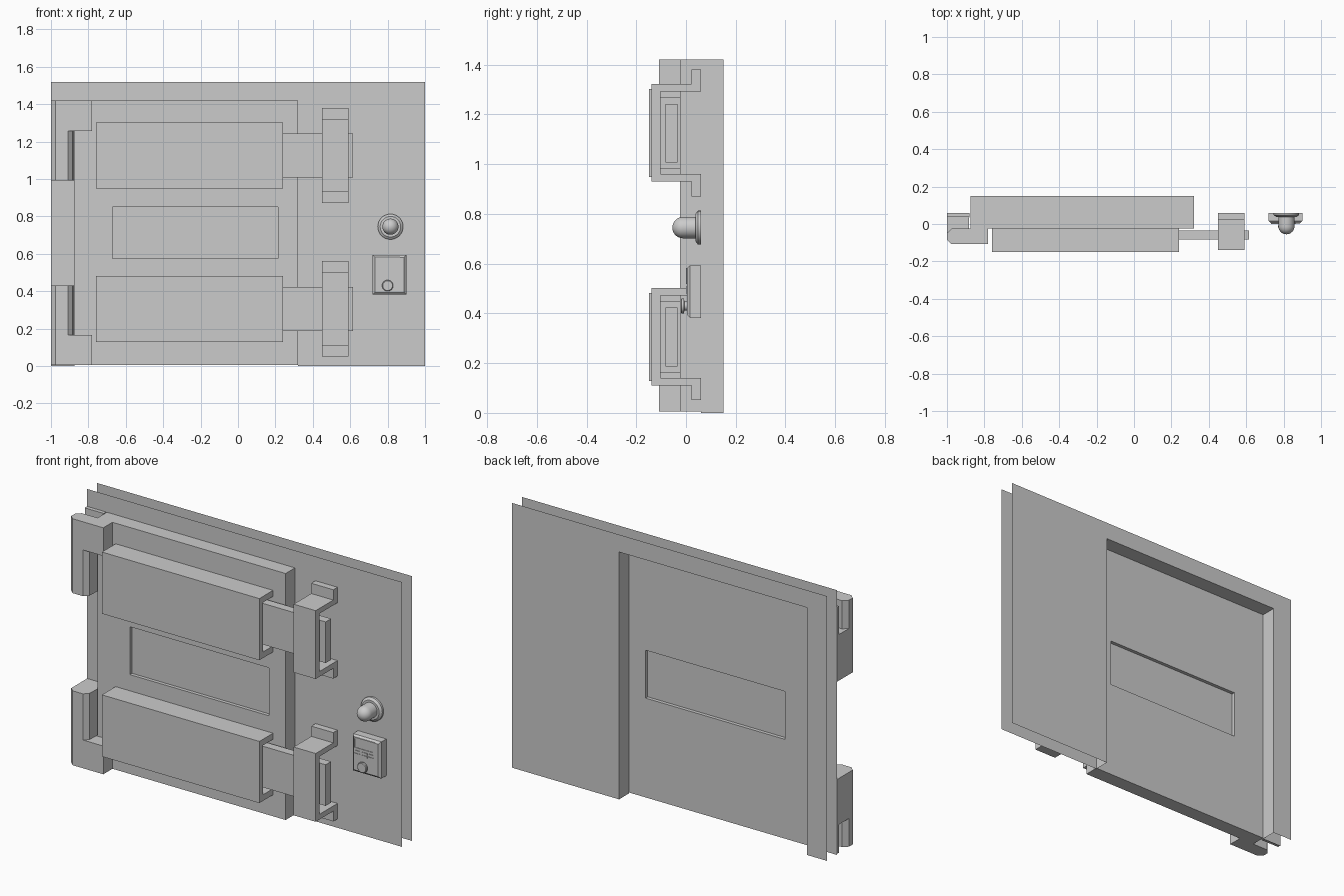
import bpy, bmesh, math
from mathutils import Vector

if "Cube" in bpy.data.objects:
    bpy.data.objects.remove(bpy.data.objects["Cube"])


def finish(name, bm, fix=True):
    if fix:
        bmesh.ops.recalc_face_normals(bm, faces=bm.faces)
    me = bpy.data.meshes.new(name)
    bm.to_mesh(me)
    bm.free()
    ob = bpy.data.objects.new(name, me)
    bpy.context.collection.objects.link(ob)
    return ob


def place(axis, p, t):
    return {'x': (t, p[0], p[1]), 'y': (p[0], t, p[1]), 'z': (p[0], p[1], t)}[axis]


def prism(name, pts, axis, a, b):
    """Extrude a 2D outline along an axis from a to b."""
    bm = bmesh.new()
    f = bm.faces.new([bm.verts.new(place(axis, p, a)) for p in pts])
    r = bmesh.ops.extrude_face_region(bm, geom=[f])
    d = Vector(place(axis, (0, 0), b - a))
    bmesh.ops.translate(bm, vec=d, verts=[v for v in r['geom'] if isinstance(v, bmesh.types.BMVert)])
    return finish(name, bm)


def box(name, x0, x1, y0, y1, z0, z1):
    return prism(name, [(x0, y0), (x1, y0), (x1, y1), (x0, y1)], 'z', z0, z1)


def rect(x0, x1, z0, z1):
    return [(x0, z0), (x1, z0), (x1, z1), (x0, z1)]


def ring(name, outer, inner, y0, y1):
    """Rectangular frame with a through opening."""
    bm = bmesh.new()
    loops = [[bm.verts.new((x, y, z)) for x, z in pts]
             for pts, y in ((outer, y0), (inner, y0), (inner, y1), (outer, y1))]
    for k in range(4):
        p, q = loops[k], loops[(k + 1) % 4]
        for i in range(4):
            j = (i + 1) % 4
            bm.faces.new((p[i], p[j], q[j], q[i]))
    return finish(name, bm)


def lathe(name, profile, x, z, n=32):
    """Spin (radius, y) points around an axis parallel to y."""
    bm = bmesh.new()
    vs = [bm.verts.new((x + r, y, z)) for r, y in profile]
    es = [bm.edges.new((vs[i], vs[i + 1])) for i in range(len(vs) - 1)]
    bmesh.ops.spin(bm, geom=vs + es, cent=(x, 0, z), axis=(0, 1, 0),
                   angle=2 * math.pi, steps=n, use_merge=True)
    bmesh.ops.remove_doubles(bm, verts=bm.verts, dist=1e-5)
    ob = finish(name, bm)
    bpy.context.view_layer.objects.active = ob
    ob.select_set(True)
    bpy.ops.object.shade_smooth_by_angle(angle=math.radians(35))
    ob.select_set(False)
    return ob


# Wall: two open sheets joined only by the jambs and header of the doorway
L, R, T, TOP = -0.875, 0.32, 1.42, 1.52
FRONT, BACK, DOOR = 0.06, 0.15, -0.025
outline = [(-1, 0), (L, 0), (L, T), (R, T), (R, 0), (1, 0), (1, TOP), (-1, TOP)]
bm = bmesh.new()
f = [bm.verts.new((x, FRONT, z)) for x, z in outline]
b = [bm.verts.new((x, BACK, z)) for x, z in outline]
bm.faces.new(f)
bm.faces.new(b[::-1])
for i in (1, 2, 3):
    bm.faces.new((f[i + 1], f[i], b[i], b[i + 1]))
finish("wall", bm, fix=False)

# Door slab with a recessed window pane
ring("door_slab", rect(L, R, 0.005, T), rect(-0.67, 0.215, 0.575, 0.85), DOOR, FRONT)
box("window_pane", -0.67, 0.215, DOOR + 0.02, FRONT - 0.02, 0.575, 0.85)

# Bolt assemblies: lower and upper
for tag, dz in (("lower", 0.0), ("upper", 0.82)):
    z0, z1 = 0.128 + dz, 0.482 + dz
    fr, t = -0.149, 0.035
    # Hollow housing, open towards the latch side
    prism(tag + "_bolt_housing",
          [(DOOR, z0), (fr, z0), (fr, z1), (DOOR, z1), (DOOR, z1 - t),
           (fr + t, z1 - t), (fr + t, z0 + t), (DOOR, z0 + t)], 'x', -0.76, 0.24)
    box(tag + "_housing_end", -0.76, -0.725, fr + t, DOOR, z0 + t, z1 - t)
    box(tag + "_sliding_bolt", -0.70, 0.615, -0.083, -0.034, 0.187 + dz, 0.423 + dz)
    # Keeper bracket with two mounting flanges
    half = [(FRONT, 0.255), (0.022, 0.255), (0.022, 0.196), (-0.138, 0.196)]
    inner = [(-0.102, 0.166), (FRONT, 0.166)]
    c = 0.306 + dz
    prof = ([(y, c + h) for y, h in half] + [(y, c - h) for y, h in half[::-1]]
            + [(y, c - h) for y, h in inner[::-1]] + [(y, c + h) for y, h in inner])
    prism(tag + "_keeper_bracket", prof, 'x', 0.45, 0.59)

# Hinges, mirrored between top and bottom of the door
strap = [(-0.78, DOOR), (-0.78, -0.108), (-0.975, -0.108), (-1, -0.085), (-1, -0.05), (-0.975, DOOR)]
barrel = [(-1, FRONT), (-1, -0.085), (-0.975, -0.108), (-0.91, -0.108), (-0.885, -0.085), (-0.88, FRONT)]
for tag, flip in (("lower", lambda z: z), ("upper", lambda z: 1.425 - z)):
    prism(tag + "_hinge_strap", strap, 'z', flip(0.005), flip(0.167))
    prism(tag + "_hinge_barrel", barrel, 'z', flip(0.167), flip(0.432))
    prism(tag + "_hinge_leaf", [(-1, 0.038), (-0.88, 0.038), (-0.88, FRONT), (-1, FRONT)],
          'z', flip(0.005), flip(0.167))

# Warning lamp: stepped base and domed lens
base = [(0, FRONT), (0.068, FRONT), (0.068, 0.048), (0.055, 0.038), (0, 0.038)]
lathe("lamp_base", base, 0.815, 0.745)
dome = [(0.043, 0.04)] + [(0.043 * math.cos(a), -0.012 - 0.043 * math.sin(a))
                          for a in (i * math.pi / 16 for i in range(8))] + [(0, -0.055)]
lathe("lamp_dome", dome, 0.815, 0.745)

# Control box with chamfered front edge
body = box("control_box", 0.72, 0.90, 0.004, FRONT, 0.382, 0.593)
bm = bmesh.new()
bm.from_mesh(body.data)
edges = [e for e in bm.edges if all(v.co.y < 0.01 for v in e.verts)]
bmesh.ops.bevel(bm, geom=edges, offset=0.012, segments=1, affect='EDGES')
bm.to_mesh(body.data)
bm.free()
ring("control_screen_frame", rect(0.733, 0.865, 0.518, 0.583), rect(0.74, 0.858, 0.525, 0.576), 0.001, 0.006)
for i in range(3):
    for j in range(2):
        x, z = 0.738 + i * 0.043, 0.480 + j * 0.017
        box("control_key_%d" % (i * 2 + j), x, x + 0.038, 0.001, 0.006, z, z + 0.012)
lathe("control_button", [(0.018, 0.006), (0.018, -0.006), (0.03, -0.009), (0.03, -0.018), (0.026, -0.021), (0, -0.021)],
      0.80, 0.43, 24)
